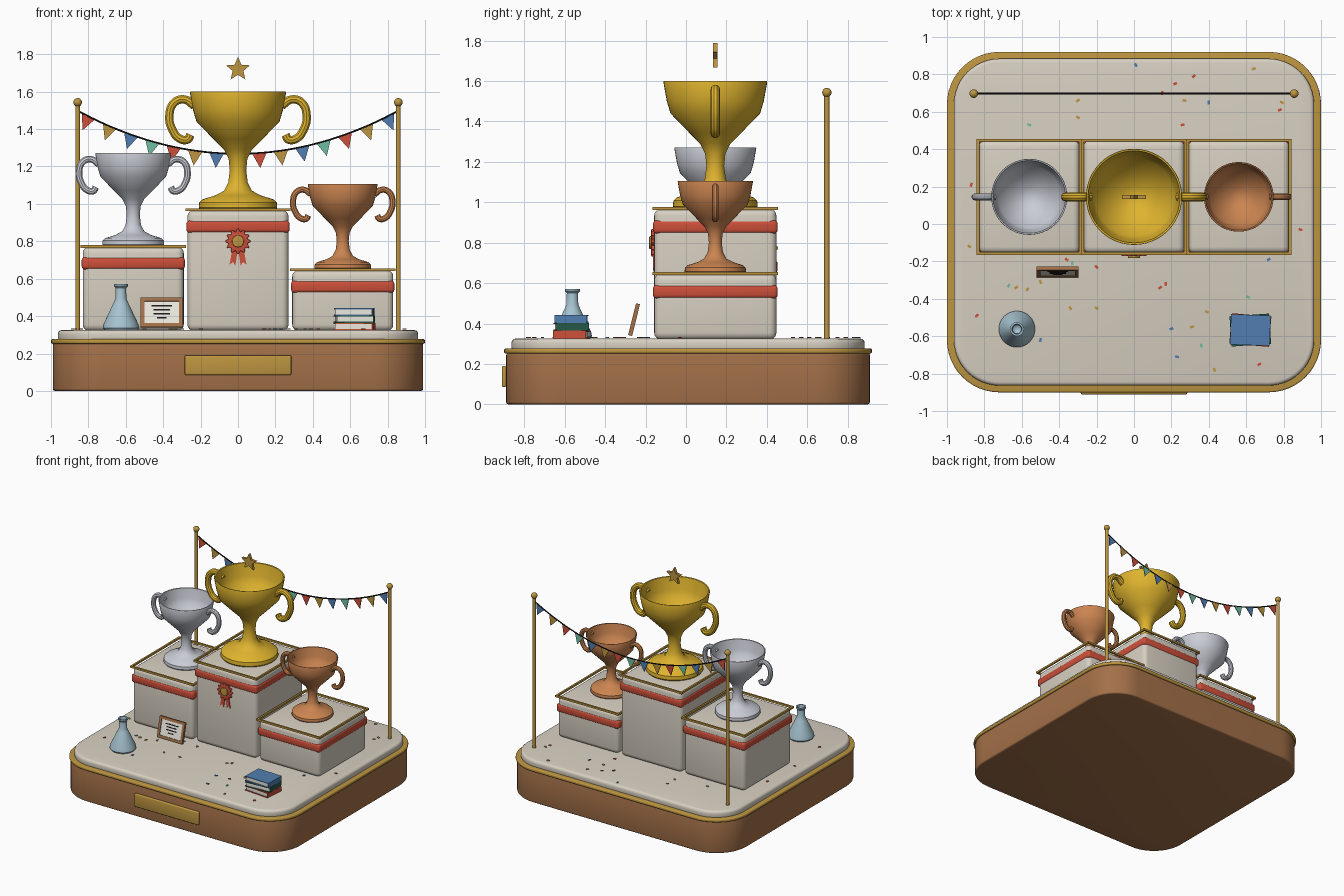
import bpy, bmesh, random
from math import sin, cos, pi, radians
from mathutils import Matrix, Vector

if "Cube" in bpy.data.objects:
    bpy.data.objects.remove(bpy.data.objects["Cube"])

random.seed(4)
RGB = dict(gold=(222, 178, 50), silver=(200, 203, 212), bronze=(202, 132, 82), wood=(162, 112, 74),
           brass=(188, 148, 66), stone=(214, 206, 192), red=(203, 80, 60), blue=(82, 125, 175),
           green=(112, 187, 162), dark_green=(42, 90, 72), black=(30, 30, 32), paper=(236, 232, 222),
           glass=(165, 195, 208))
MATS = {}


def mat(key):
    if key not in MATS:
        m = bpy.data.materials.new(key)
        m.diffuse_color = [(c / 255) ** 2.2 for c in RGB[key]] + [1]
        m.use_nodes = True
        m.node_tree.nodes["Principled BSDF"].inputs["Base Color"].default_value = m.diffuse_color
        MATS[key] = m
    return MATS[key]


def finish(name, bm, color, loc=(0, 0, 0), rot=(0, 0, 0)):
    bmesh.ops.recalc_face_normals(bm, faces=bm.faces)
    me = bpy.data.meshes.new(name)
    bm.to_mesh(me)
    bm.free()
    ob = bpy.data.objects.new(name, me)
    ob.location, ob.rotation_euler = loc, rot
    me.materials.append(mat(color))
    bpy.context.collection.objects.link(ob)
    return ob


def add_box(bm, c, s):
    bmesh.ops.create_cube(bm, size=1, matrix=Matrix.Translation(c) @ Matrix.Diagonal((*s, 1)))


def box(name, c, s, color, bevel=0, rot=(0, 0, 0), seg=3):
    bm = bmesh.new()
    add_box(bm, (0, 0, 0), s)
    if bevel:
        bmesh.ops.bevel(bm, geom=bm.edges[:], offset=bevel, segments=seg, profile=0.5, affect='EDGES')
    return finish(name, bm, color, c, rot)


def prism(name, pts, depth, color, loc=(0, 0, 0), rot=(0, 0, 0), bevel=0):
    # flat outline extruded upward, rim edges optionally rounded
    bm = bmesh.new()
    f = bm.faces.new([bm.verts.new((x, y, 0)) for x, y in pts])
    r = bmesh.ops.extrude_face_region(bm, geom=[f])
    bmesh.ops.translate(bm, verts=[v for v in r['geom'] if isinstance(v, bmesh.types.BMVert)], vec=(0, 0, depth))
    if bevel:
        rim = [e for e in bm.edges if abs(e.verts[0].co.z - e.verts[1].co.z) < 1e-6]
        bmesh.ops.bevel(bm, geom=rim, offset=bevel, segments=3, profile=0.5, affect='EDGES')
    return finish(name, bm, color, loc, rot)


def round_rect(hx, hy, r, n=12):
    pts = []
    for k, (sx, sy) in enumerate([(1, 1), (-1, 1), (-1, -1), (1, -1)]):
        for i in range(n + 1):
            a = (k + i / n) * pi / 2
            pts.append((sx * (hx - r) + r * cos(a), sy * (hy - r) + r * sin(a)))
    return pts


def lathe(name, prof, color, loc, scale=1, n=48):
    bm = bmesh.new()
    vs = [bm.verts.new((r * scale, 0, z * scale)) for r, z in prof]
    es = [bm.edges.new(p) for p in zip(vs, vs[1:])]
    bmesh.ops.spin(bm, geom=vs + es, cent=(0, 0, 0), axis=(0, 0, 1), angle=2 * pi, steps=n)
    bmesh.ops.remove_doubles(bm, verts=bm.verts, dist=1e-5)
    return finish(name, bm, color, loc)


def tube(name, pts, radius, color, loc=(0, 0, 0)):
    cu = bpy.data.curves.new(name, 'CURVE')
    cu.dimensions, cu.bevel_depth, cu.bevel_resolution = '3D', radius, 3
    cu.use_fill_caps, cu.resolution_u = True, 6
    sp = cu.splines.new('BEZIER')
    sp.bezier_points.add(len(pts) - 1)
    for b, p in zip(sp.bezier_points, pts):
        b.co = p
        b.handle_left_type = b.handle_right_type = 'AUTO'
    tmp = bpy.data.objects.new(name + "_path", cu)
    bpy.context.collection.objects.link(tmp)
    bpy.context.view_layer.update()
    me = bpy.data.meshes.new_from_object(tmp.evaluated_get(bpy.context.evaluated_depsgraph_get()))
    bpy.data.objects.remove(tmp)
    me.materials.clear()
    me.materials.append(mat(color))
    ob = bpy.data.objects.new(name, me)
    ob.location = loc
    bpy.context.collection.objects.link(ob)


# plinth: wooden body, brass trim, stone slab
CY = 0.01
prism("plinth_body", round_rect(0.99, 0.90, 0.27), 0.255, "wood", (0, CY, 0), bevel=0.012)
prism("plinth_trim", round_rect(1.0, 0.91, 0.28), 0.025, "brass", (0, CY, 0.252), bevel=0.008)
prism("plinth_slab", round_rect(0.963, 0.874, 0.245), 0.065, "stone", (0, CY, 0.26), bevel=0.02)
box("name_plate", (0, -0.9, 0.138), (0.57, 0.022, 0.105), "brass", 0.008)

# podiums with ribbon and brass rail, each carrying a cup
CUP = [(0, 0), (.203, 0), (.21, .01), (.207, .038), (.19, .054), (.12, .076), (.075, .1), (.052, .145),
       (.044, .21), (.05, .27), (.075, .32), (.13, .375), (.222, .47), (.24, .53), (.257, .625), (.255, .63),
       (.246, .628), (.228, .53), (.21, .475), (.12, .39), (.06, .35), (0, .335)]
EAR = [(.235, .555), (.285, .588), (.34, .572), (.367, .5), (.35, .425), (.31, .378), (.268, .375), (.255, .4)]
PY = 0.145
for color, px, top, s in [("silver", -.56, .772, .79), ("gold", 0, .968, 1), ("bronze", .56, .647, .725)]:
    box(color + "_podium", (px, PY, (top + .32) / 2), (.54, .605, top - .32), "stone", 0.035, seg=4)
    box(color + "_podium_ribbon", (px, PY, top - .09), (.552, .617, .066), "red", 0.018)
    bm = bmesh.new()
    for sg in (-1, 1):
        add_box(bm, (0, sg * .303, 0), (.562, .014, .015))
        add_box(bm, (sg * .274, 0, 0), (.014, .592, .015))
    finish(color + "_podium_rail", bm, "brass", (px, PY, top + .001))
    lathe(color + "_cup", CUP, color, (px, PY, top + .002), s)
    for sg, side in ((-1, "left"), (1, "right")):
        tube(f"{color}_cup_handle_{side}", [(sg * x * s, 0, z * s) for x, z in EAR], .0235 * s, color,
             (px, PY, top + .002))

# star floating above the gold cup
star = [((.067 if i % 2 == 0 else .03) * sin(i * pi / 5), (.067 if i % 2 == 0 else .03) * cos(i * pi / 5))
        for i in range(10)]
prism("star", star, 0.022, "brass", (0, PY + .011, 1.72), (pi / 2, 0, 0))

# rosette: scalloped ring, button, two forked tails
scallop = [((.06 + .008 * cos(12 * a)) * cos(a), (.06 + .008 * cos(12 * a)) * sin(a))
           for a in (i * 2 * pi / 96 for i in range(96))]
prism("rosette", scallop, 0.016, "red", (0, -.156, .8), (pi / 2, 0, 0), bevel=0.004)
prism("rosette_button", [(.032 * cos(i * pi / 16), .032 * sin(i * pi / 16)) for i in range(32)], 0.012,
      "brass", (0, -.17, .8), (pi / 2, 0, 0), bevel=0.004)
tail = [(-.014, 0), (.014, 0), (.016, -.13), (0, -.112), (-.016, -.13)]
for sg, side in ((-1, "left"), (1, "right")):
    prism("rosette_tail_" + side, tail, 0.007, "red", (sg * .008, -.156, .8), (pi / 2, -sg * .17, 0))

# poles, rope and bunting
BY = 0.697
for sg, side in ((-1, "left"), (1, "right")):
    lathe("pole_" + side, [(0, 0), (.013, 0), (.013, 1.21), (0, 1.21)], "brass", (sg * .857, BY, .32), n=20)
    bm = bmesh.new()
    bmesh.ops.create_uvsphere(bm, u_segments=20, v_segments=12, radius=.023)
    finish("pole_ball_" + side, bm, "brass", (sg * .857, BY, 1.543))


def sag(x):
    return 1.268 + .2 * (x / .8) ** 2


tube("bunting_rope", [(x, BY, sag(x)) for x in (-.852 + i * 1.704 / 16 for i in range(17))], .005, "black")
for i in range(15):
    x = (i - 7) * .1143
    prism(f"flag_{i + 1}", [(-.038, 0), (0, -.078), (.038, 0)], .006, ("red", "brass", "blue", "green")[i % 4],
          (x, BY + .003, sag(x) - .002), (pi / 2, -.4 * x / .8, 0))

# glass flask
lathe("flask", [(0, 0), (.088, 0), (.097, .012), (.092, .035), (.04, .145), (.029, .17), (.028, .225),
                (.037, .235), (.037, .246), (.027, .246), (.022, .22), (.022, .17), (0, .15)],
      "glass", (-.626, -.562, .325), n=32)

# stacked books: covers and spine around a page block
for name, color, z, turn in (("lower", "red", .345, -5), ("middle", "dark_green", .384, 4), ("top", "blue", .423, -2)):
    bm = bmesh.new()
    for sg in (-1, 1):
        add_box(bm, (0, 0, sg * .0165), (.212, .162, .006))
    add_box(bm, (.103, 0, 0), (.006, .162, .036))
    loc, rot = (.622, -.567, z), (0, 0, radians(turn))
    finish(name + "_book_cover", bm, color, loc, rot)
    box(name + "_book_pages", loc, (.196, .15, .03), "paper", rot=rot)

# leaning framed certificate
TILT = Matrix.Translation((-.408, -.257, .419)) @ Matrix.Rotation(radians(-14), 4, 'X')
bm = bmesh.new()
for sg in (-1, 1):
    add_box(bm, (0, 0, sg * .071), (.224, .02, .02))
    add_box(bm, (sg * .102, 0, 0), (.02, .02, .125))
add_box(bm, (0, .007, 0), (.2, .006, .14))
finish("certificate_frame", bm, "wood").matrix_world = TILT
bm = bmesh.new()
add_box(bm, (0, 0, 0), (.186, .008, .126))
finish("certificate_sheet", bm, "paper").matrix_world = TILT
bm = bmesh.new()
for z, w in ((.036, .11), (.014, .09), (-.008, .09), (-.03, .05)):
    add_box(bm, (0, -.005, z), (w, .004, .007))
finish("certificate_rules", bm, "black").matrix_world = TILT

# confetti scattered on the slab
SPOTS = {
    "red": [(.32, .79), (.22, .75), (.15, .7), (.78, .61), (.26, .53), (-.87, .21), (.89, -.03), (-.36, -.19),
            (-.2, -.23), (.14, -.34), (.17, -.32), (-.84, -.49), (.67, -.75)],
    "brass": [(.64, .83), (-.3, .66), (.27, .66), (.79, .65), (-.3, .57), (-.88, -.12), (-.63, -.34), (-.57, -.35),
              (-.5, -.31), (-.34, -.45), (-.2, -.45), (.39, -.47), (.31, -.55), (.43, -.78)],
    "blue": [(.01, .85), (.4, .65), (.72, -.19), (-.5, -.62), (.2, -.56), (.23, -.71)],
    "green": [(-.56, .53), (-.33, -.21), (-.67, -.33), (.61, -.39), (.36, -.65)]}
for color, spots in SPOTS.items():
    bm = bmesh.new()
    for x, y in spots:
        m = Matrix.Translation((x, y, .331)) @ Matrix.Rotation(random.uniform(0, pi), 4, 'Z')
        bmesh.ops.create_cube(bm, size=1, matrix=m @ Matrix.Diagonal((.021, .013, .004, 1)))
    finish("confetti_" + color, bm, color)

# smooth shading, keeping hard edges
bpy.ops.object.select_all(action='SELECT')
bpy.context.view_layer.objects.active = bpy.context.selected_objects[0]
bpy.ops.object.shade_smooth_by_angle(angle=radians(35))
